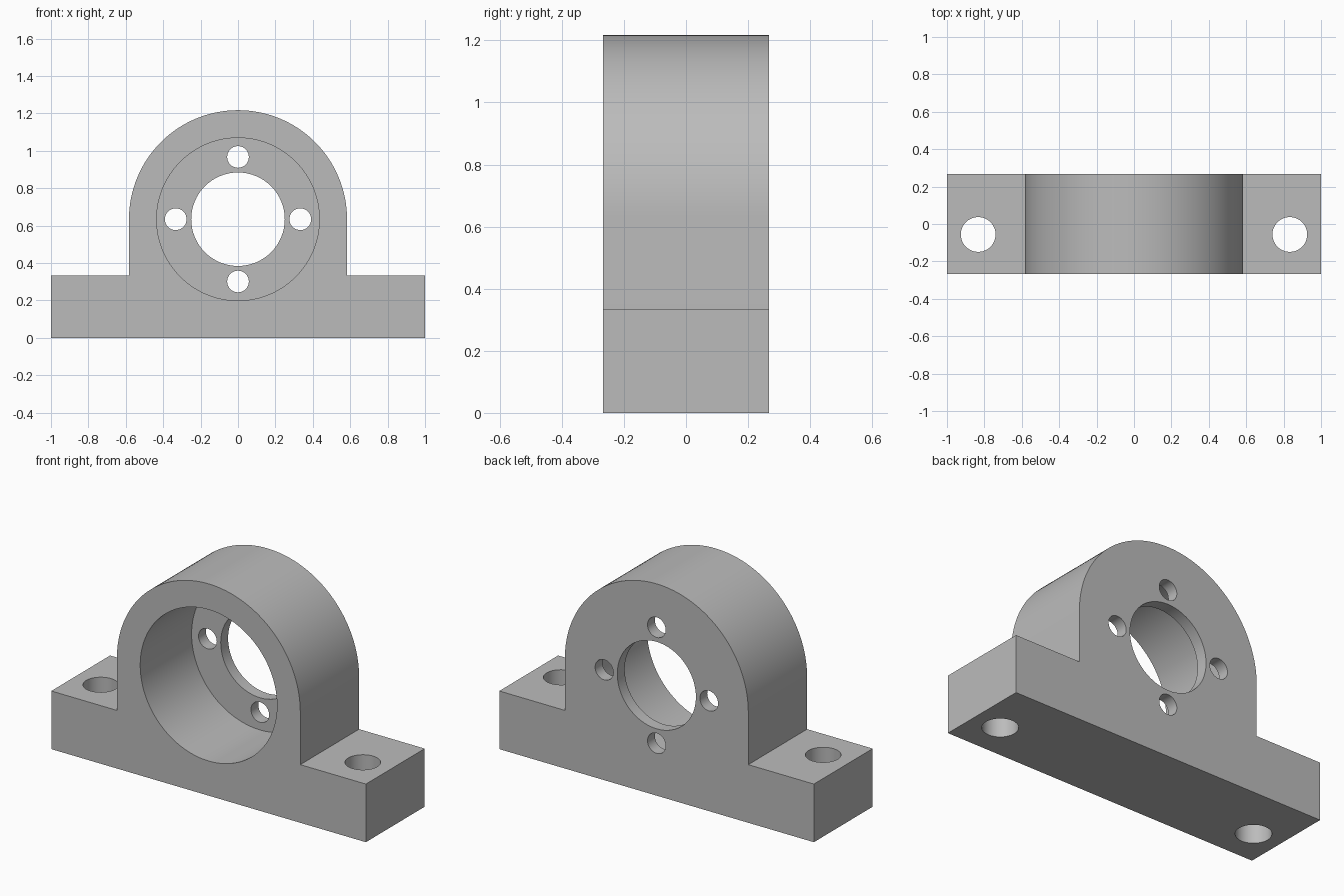
import bpy, bmesh
from math import pi, sin, cos, radians
from mathutils import Matrix

cube = bpy.data.objects.get("Cube")
if cube:
    bpy.data.objects.remove(cube, do_unlink=True)

HALF_DEPTH = 0.267
BASE_TOP = 0.334
AXIS_Z = 0.634
OUTER_R = 0.583
BACK_WALL = 0.067

grey = bpy.data.materials.new("machined grey")
grey.use_nodes = True
colour = (0.5, 0.5, 0.5, 1)
grey.diffuse_color = colour
grey.node_tree.nodes["Principled BSDF"].inputs["Base Color"].default_value = colour


def add_object(name, bm):
    mesh = bpy.data.meshes.new(name)
    bmesh.ops.recalc_face_normals(bm, faces=bm.faces[:])
    bm.to_mesh(mesh)
    bm.free()
    mesh.materials.append(grey)
    obj = bpy.data.objects.new(name, mesh)
    bpy.context.collection.objects.link(obj)
    return obj


def cylinder(name, radius, length, centre, along_y=True, sides=64):
    bm = bmesh.new()
    turn = Matrix.Rotation(pi / 2, 4, "X") if along_y else Matrix()
    bmesh.ops.create_cone(bm, cap_ends=True, segments=sides, radius1=radius,
                          radius2=radius, depth=length,
                          matrix=Matrix.Translation(centre) @ turn)
    return add_object(name, bm)


# Housing: foot and arched body as one extruded outline
arch = [(OUTER_R * cos(pi * i / 64), AXIS_Z + OUTER_R * sin(pi * i / 64))
        for i in range(65)]
outline = ([(-1, 0), (1, 0), (1, BASE_TOP), (OUTER_R, BASE_TOP)] + arch
           + [(-OUTER_R, BASE_TOP), (-1, BASE_TOP)])
bm = bmesh.new()
profile = bm.faces.new([bm.verts.new((x, -HALF_DEPTH, z)) for x, z in outline])
extruded = bmesh.ops.extrude_face_region(bm, geom=[profile], use_keep_orig=True)
bmesh.ops.translate(bm, vec=(0, 2 * HALF_DEPTH, 0),
                    verts=[v for v in extruded["geom"]
                           if isinstance(v, bmesh.types.BMVert)])
housing = add_object("bearing_housing", bm)

# Cutters: front bearing pocket and shaft opening
pocket_end = HALF_DEPTH - BACK_WALL
pocket_start = -HALF_DEPTH - 0.2
cutters = [
    cylinder("pocket_cutter", 0.435, pocket_end - pocket_start,
             (0, (pocket_start + pocket_end) / 2, AXIS_Z), sides=96),
    cylinder("shaft_cutter", 0.25, 1, (0, 0.1, AXIS_Z)),
]

# Cutters: four screw holes around the shaft
for i in range(4):
    angle = i * pi / 2
    centre = (0.333 * cos(angle), 0.1, AXIS_Z + 0.333 * sin(angle))
    cutters.append(cylinder("screw_hole_cutter", 0.058, 1, centre, sides=32))

# Cutters: vertical mounting holes in the foot
for side in (-1, 1):
    cutters.append(cylinder("mounting_hole_cutter", 0.093, 1,
                            (side * 0.833, -0.056, 0.2), along_y=False, sides=48))

# Cut the holes, then discard the cutters
bpy.ops.object.select_all(action="DESELECT")
bpy.context.view_layer.objects.active = housing
housing.select_set(True)
for cutter in cutters:
    cutter.hide_render = True
    cut = housing.modifiers.new("cut", "BOOLEAN")
    cut.operation = "DIFFERENCE"
    cut.solver = "EXACT"
    cut.object = cutter
    bpy.ops.object.modifier_apply(modifier=cut.name)
    bpy.data.objects.remove(cutter, do_unlink=True)

bpy.ops.object.shade_smooth_by_angle(angle=radians(30))
